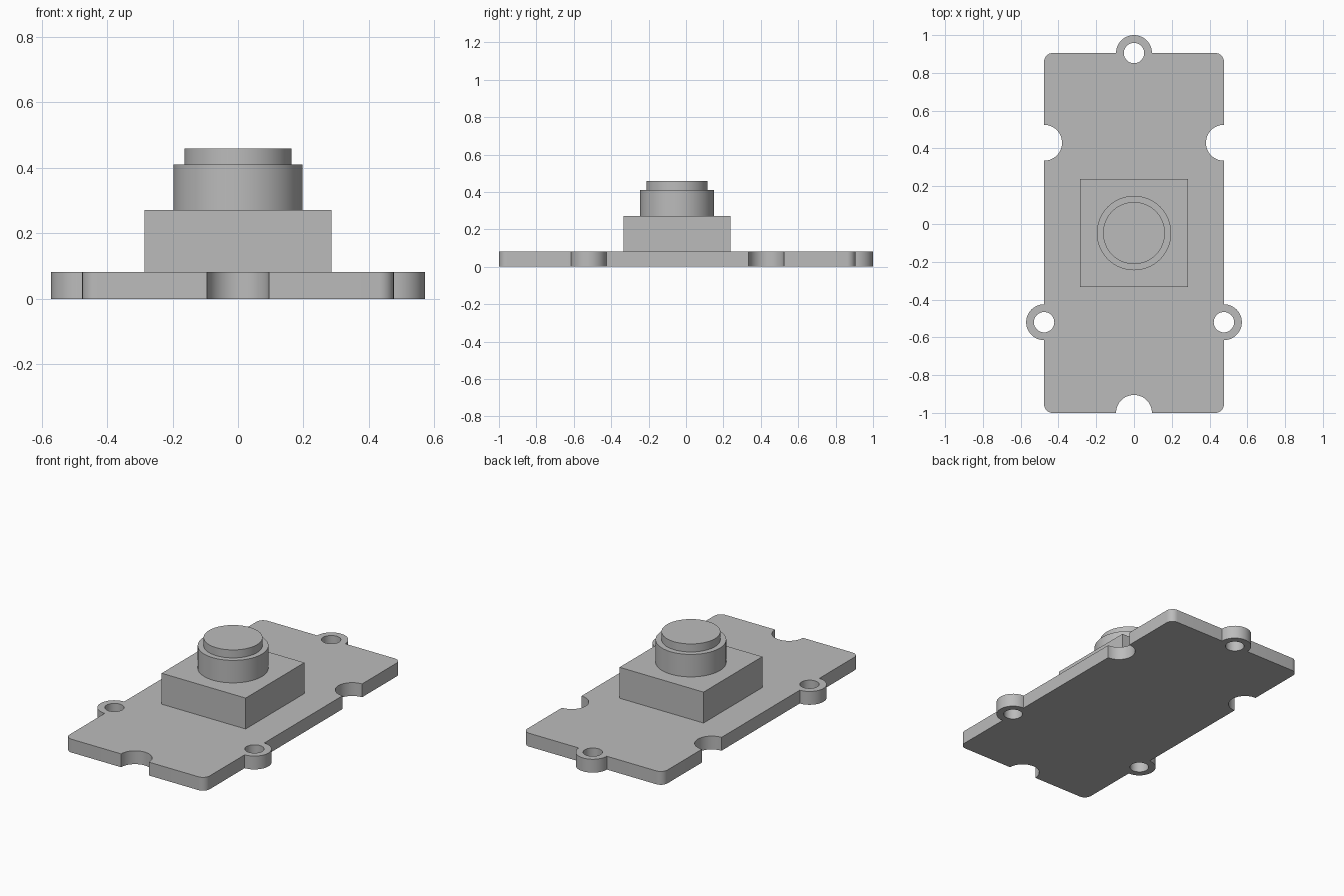
import bpy, bmesh
from math import cos, sin, radians

cube = bpy.data.objects.get("Cube")
if cube:
    bpy.data.objects.remove(cube, do_unlink=True)

grey = bpy.data.materials.new("plain grey")
grey.use_nodes = True
colour = (0.5, 0.5, 0.5, 1)
grey.diffuse_color = colour
grey.node_tree.nodes["Principled BSDF"].inputs["Base Color"].default_value = colour

HALF_W, FRONT, BACK = 0.476, -1.0, 0.905
THICK, CORNER, LUG, HOLE = 0.082, 0.045, 0.095, 0.054
LUG_Y, NOTCH_Y = -0.52, 0.43


def arc(cx, cy, r, start, end, steps):
    angles = [radians(start + (end - start) * i / steps) for i in range(steps + 1)]
    return [(cx + r * cos(a), cy + r * sin(a)) for a in angles]


def finish(obj):
    obj.data.materials.clear()
    obj.data.materials.append(grey)
    bpy.ops.object.select_all(action='DESELECT')
    obj.select_set(True)
    bpy.context.view_layer.objects.active = obj
    bpy.ops.object.shade_smooth_by_angle(angle=radians(30))


def plate(name, outlines, thickness):
    """Extrude flat outlines (first is the rim, the rest are holes)."""
    curve = bpy.data.curves.new(name, 'CURVE')
    curve.dimensions = '2D'
    curve.fill_mode = 'BOTH'
    curve.extrude = thickness / 2
    for points in outlines:
        spline = curve.splines.new('POLY')
        spline.points.add(len(points) - 1)
        for p, (x, y) in zip(spline.points, points):
            p.co = (x, y, 0, 1)
        spline.use_cyclic_u = True
    temp = bpy.data.objects.new(name + " outline", curve)
    bpy.context.collection.objects.link(temp)
    bpy.context.view_layer.update()
    mesh = bpy.data.meshes.new_from_object(
        temp.evaluated_get(bpy.context.evaluated_depsgraph_get()))
    bpy.data.objects.remove(temp, do_unlink=True)
    bm = bmesh.new()
    bm.from_mesh(mesh)
    bmesh.ops.remove_doubles(bm, verts=bm.verts, dist=1e-5)
    bmesh.ops.translate(bm, verts=bm.verts, vec=(0, 0, thickness / 2))
    bmesh.ops.recalc_face_normals(bm, faces=bm.faces)
    bm.to_mesh(mesh)
    bm.free()
    obj = bpy.data.objects.new(name, mesh)
    bpy.context.collection.objects.link(obj)
    finish(obj)


def cylinder(name, radius, y, bottom, top):
    bpy.ops.mesh.primitive_cylinder_add(
        vertices=64, radius=radius, depth=top - bottom, location=(0, y, (bottom + top) / 2))
    bpy.context.object.name = name
    finish(bpy.context.object)


# Board: right half of the rim from front notch to back lug, then mirrored
half = (arc(0, FRONT, LUG, 90, 0, 12)
        + arc(HALF_W - CORNER, FRONT + CORNER, CORNER, -90, 0, 8)
        + arc(HALF_W, LUG_Y, LUG, -90, 90, 24)
        + arc(HALF_W, NOTCH_Y, LUG, 270, 90, 24)
        + arc(HALF_W - CORNER, BACK - CORNER, CORNER, 0, 90, 8)
        + arc(0, BACK, LUG, 0, 90, 12))
rim = half + [(-x, y) for x, y in reversed(half[1:-1])]
holes = [arc(x, y, HOLE, 0, 360, 32)[:-1]
         for x, y in ((0, BACK), (HALF_W, LUG_Y), (-HALF_W, LUG_Y))]
plate("board", [rim] + holes, THICK)

# Switch housing
CENTRE_Y, HOUSING_TOP, COLLAR_TOP = -0.048, 0.272, 0.41
bpy.ops.mesh.primitive_cube_add(size=1, location=(0, CENTRE_Y, (THICK + HOUSING_TOP) / 2))
housing = bpy.context.object
housing.name = "switch_housing"
housing.scale = (0.571, 0.571, HOUSING_TOP - THICK)
finish(housing)

# Round button: wide collar with a narrower cap
cylinder("button_collar", 0.197, CENTRE_Y, HOUSING_TOP, COLLAR_TOP)
cylinder("button_cap", 0.164, CENTRE_Y, COLLAR_TOP, 0.459)
